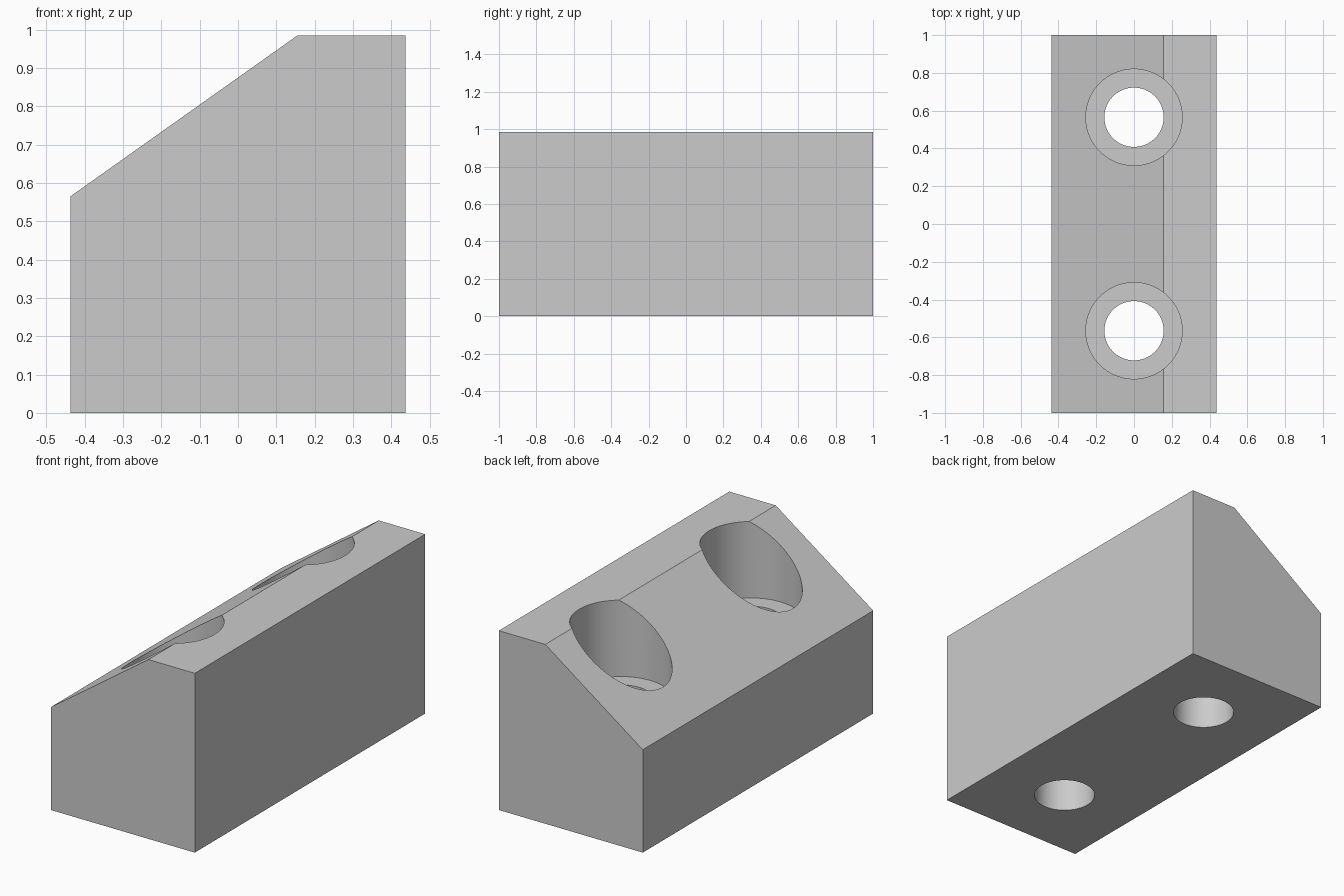
import bpy, bmesh

if "Cube" in bpy.data.objects:
    bpy.data.objects.remove(bpy.data.objects["Cube"])

HALF_W, HEIGHT, LOW, RIDGE = 0.4375, 0.985, 0.565, 0.155
HOLE_Y, HOLE_R, BORE_R, BORE_Z = 0.565, 0.157, 0.255, 0.565

grey = bpy.data.materials.new("plain grey")
grey.diffuse_color = (0.6, 0.6, 0.6, 1)
grey.use_nodes = True
grey.node_tree.nodes["Principled BSDF"].inputs["Base Color"].default_value = grey.diffuse_color


def add_prism(name, outline, vec):
    """Extrude a closed outline along vec into a solid object."""
    bm = bmesh.new()
    face = bm.faces.new([bm.verts.new(p) for p in outline])
    ext = bmesh.ops.extrude_face_region(bm, geom=[face], use_keep_orig=True)
    verts = [g for g in ext["geom"] if isinstance(g, bmesh.types.BMVert)]
    bmesh.ops.translate(bm, verts=verts, vec=vec)
    bmesh.ops.recalc_face_normals(bm, faces=bm.faces[:])
    mesh = bpy.data.meshes.new(name)
    bm.to_mesh(mesh)
    bm.free()
    mesh.materials.append(grey)
    obj = bpy.data.objects.new(name, mesh)
    bpy.context.collection.objects.link(obj)
    return obj


def cut_cylinder(target, radius, y, z0, z1):
    """Cut a vertical round hole and discard the cutter."""
    bpy.ops.mesh.primitive_cylinder_add(vertices=96, radius=radius, depth=z1 - z0,
                                        location=(0, y, (z0 + z1) / 2))
    cutter = bpy.context.object
    cutter.hide_render = True
    cutter.data.materials.append(grey)
    mod = target.modifiers.new("hole", 'BOOLEAN')
    mod.operation, mod.solver, mod.object = 'DIFFERENCE', 'EXACT', cutter
    bpy.ops.object.select_all(action='DESELECT')
    bpy.context.view_layer.objects.active = target
    target.select_set(True)
    bpy.ops.object.modifier_apply(modifier=mod.name)
    bpy.data.objects.remove(cutter)


# Block with a sloped top
profile = [(-HALF_W, 0), (HALF_W, 0), (HALF_W, HEIGHT), (RIDGE, HEIGHT), (-HALF_W, LOW)]
block = add_prism("sloped_block", [(x, -1, z) for x, z in profile], (0, 2, 0))

# Two counterbored bolt holes
for y in (-HOLE_Y, HOLE_Y):
    cut_cylinder(block, BORE_R, y, BORE_Z, 1.3)
    cut_cylinder(block, HOLE_R, y, -0.3, 1.3)

bpy.ops.object.select_all(action='DESELECT')
block.select_set(True)
bpy.context.view_layer.objects.active = block
bpy.ops.object.shade_smooth_by_angle(angle=0.5)
